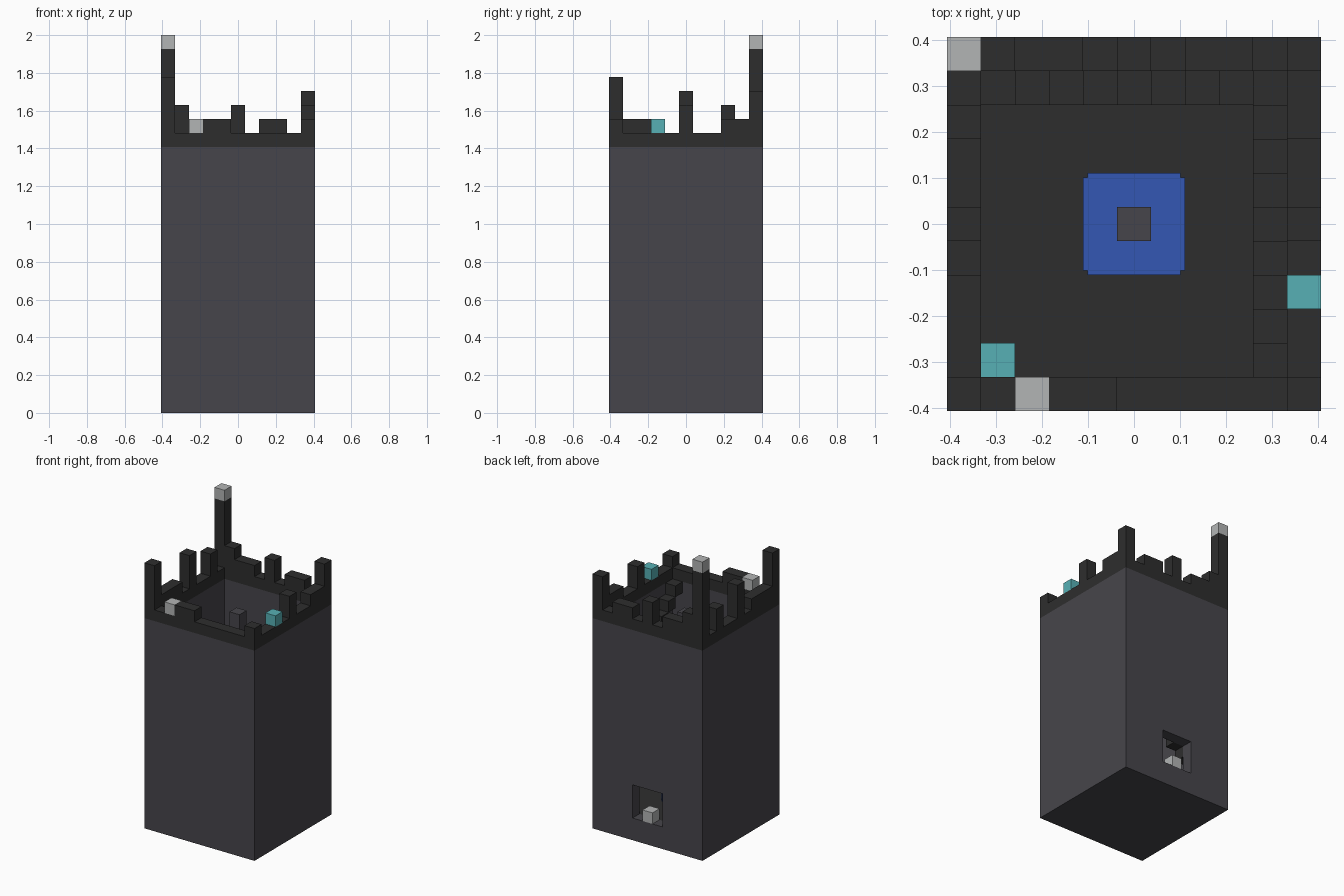
import bpy
import bmesh

cube = bpy.data.objects.get("Cube")
if cube:
    bpy.data.objects.remove(cube, do_unlink=True)

U = 2 / 27  # edge of one block


def material(name, rgb):
    m = bpy.data.materials.new(name)
    m.use_nodes = True
    m.diffuse_color = (*rgb, 1)
    m.node_tree.nodes["Principled BSDF"].inputs["Base Color"].default_value = (*rgb, 1)
    return m


STONE = material("grey stone", (0.062, 0.060, 0.070))
DARK = material("dark stone", (0.027, 0.027, 0.027))
PALE = material("pale stone", (0.45, 0.46, 0.46))
TEAL = material("teal block", (0.095, 0.434, 0.462))
BLUE = material("blue water", (0.033, 0.095, 0.451))


def box(name, mat, x, y, z):
    """Box from (low, high) block coordinates on each axis."""
    bm = bmesh.new()
    bmesh.ops.create_cube(bm, size=1)
    for v in bm.verts:
        v.co = [U * (lo + hi) / 2 + c * U * (hi - lo)
                for c, (lo, hi) in zip(v.co, (x, y, z))]
    mesh = bpy.data.meshes.new(name)
    bm.to_mesh(mesh)
    bm.free()
    mesh.materials.append(mat)
    ob = bpy.data.objects.new(name, mesh)
    bpy.context.collection.objects.link(ob)
    return ob


def block(name, mat, i, j, k):
    return box(name, mat, (i - .5, i + .5), (j - .5, j + .5), (k, k + 1))


def cut(target, cutter):
    cutter.hide_render = True
    cutter.hide_viewport = True
    mod = target.modifiers.new(cutter.name, 'BOOLEAN')
    mod.operation = 'DIFFERENCE'
    mod.solver = 'EXACT'
    mod.object = cutter


OUT, IN = (-5.5, 5.5), (-4.5, 4.5)
FLOOR, WALL, RIM = 2, 19, 20

# Hollow tower with a doorway in the back
tower = box("tower_walls", STONE, OUT, OUT, (0, WALL))
cut(tower, box("cavity_cutter", STONE, IN, IN, (1, 21)))
cut(tower, box("door_cutter", STONE, (-1.5, 1.5), (4, 6), (FLOOR, 5)))
box("floor", DARK, IN, IN, (1, FLOOR))

# Dark rim around the top
rim = box("rim", DARK, OUT, OUT, (WALL, RIM))
cut(rim, box("rim_cutter", DARK, IN, IN, (WALL - 1, RIM + 1)))


# Broken battlements: (first, last, top) runs along each wall
def battlement(side, runs):
    for n, (a, b, top) in enumerate(runs):
        run = (a - .5, b + .5)
        x, y = {"front": (run, (-5.5, -4.5)), "back": (run, (4.5, 5.5)),
                "right": ((-5.5, -4.5), run), "left": ((4.5, 5.5), run)}[side]
        box(f"{side}_battlement_{n + 1}", DARK, x, y, (RIM, top))


battlement("front", [(-5, -5, 24), (-2, -1, 21), (5, 5, 21)])
battlement("back", [(-5, -5, 26), (-4, -4, 22), (-3, -2, 21),
                    (0, 0, 22), (2, 3, 21), (5, 5, 23)])
battlement("right", [(-4, -2, 21), (0, 0, 23), (3, 3, 22)])
battlement("left", [(0, 0, 22), (3, 4, 21)])

# Single accent blocks
block("spire_cap", PALE, -5, 5, 26)
block("front_pale_block", PALE, -3, -5, RIM)
block("doorway_block", PALE, 0, 5, FLOOR)
block("left_teal_block", TEAL, 5, -2, RIM)
block("floor_teal_block", TEAL, -4, -4, FLOOR)

# Stairs climbing along the back wall, then the left wall
path = [(i, 4) for i in range(-4, 5)] + [(4, j) for j in range(3, -5, -1)]
for n, (i, j) in enumerate(path):
    block(f"stair_{n + 1}", DARK, i, j, FLOOR + n)

# Central pillar standing in a small pool
box("pillar", STONE, (-.5, .5), (-.5, .5), (FLOOR, WALL))
box("pool_wide", BLUE, (-1.5, 1.5), (-1.37, 1.37), (FLOOR, 3))
box("pool_deep", BLUE, (-1.37, 1.37), (-1.5, 1.5), (FLOOR, 2.99))
